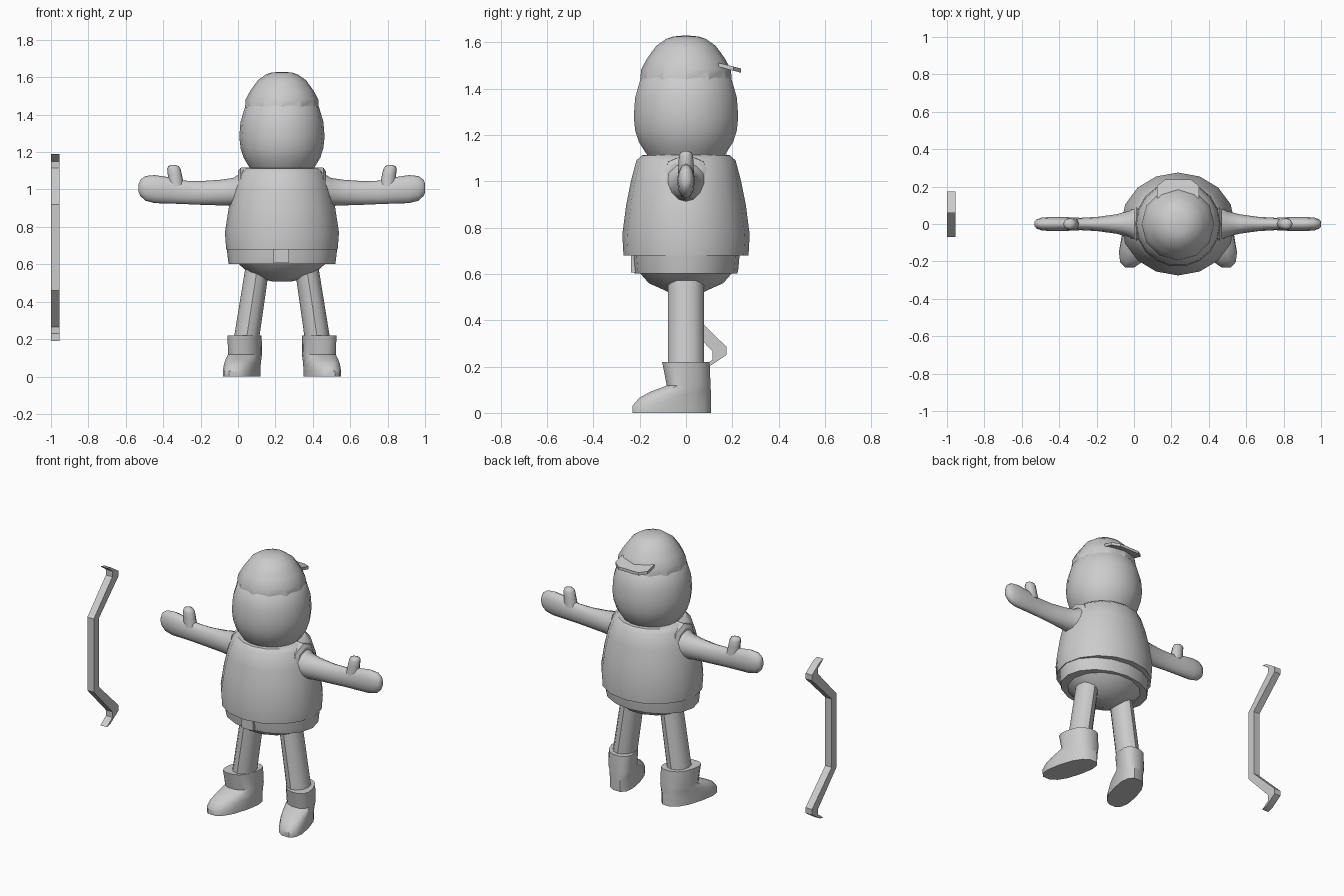
import bpy, bmesh, math
from mathutils import Vector

CX = 0.235  # body axis

grey = bpy.data.materials.new("plain_grey")
grey.diffuse_color = (0.6, 0.6, 0.6, 1)


def finish(name, bm, angle=35):
    bmesh.ops.recalc_face_normals(bm, faces=bm.faces[:])
    me = bpy.data.meshes.new(name)
    bm.to_mesh(me)
    bm.free()
    me.materials.append(grey)
    ob = bpy.data.objects.new(name, me)
    bpy.context.collection.objects.link(ob)
    bpy.ops.object.select_all(action='DESELECT')
    ob.select_set(True)
    bpy.context.view_layer.objects.active = ob
    bpy.ops.object.shade_smooth_by_angle(angle=math.radians(angle))
    return ob


def loft(name, rings, angle=35):
    """Skin a list of equal-length point rings and cap both ends."""
    bm = bmesh.new()
    vs = [[bm.verts.new(p) for p in r] for r in rings]
    n = len(vs[0])
    for a, b in zip(vs, vs[1:]):
        for i in range(n):
            j = (i + 1) % n
            bm.faces.new((a[i], a[j], b[j], b[i]))
    bm.faces.new(vs[0])
    bm.faces.new(vs[-1])
    return finish(name, bm, angle)


def oval(n, c, u, v, power=1.0):
    """Ring of n points around c with half axes u and v."""
    out = []
    for i in range(n):
        t = 2 * math.pi * i / n
        cs, sn = math.cos(t), math.sin(t)
        a = math.copysign(abs(cs) ** power, cs)
        b = math.copysign(abs(sn) ** power, sn)
        out.append(Vector(c) + Vector(u) * a + Vector(v) * b)
    return out


def lathe(name, profile, n=16, angle=35):
    """Profile rows: z, half width, half depth."""
    return loft(name, [oval(n, (CX, 0, z), (hx, 0, 0), (0, hy, 0))
                       for z, hx, hy in profile], angle)


def extrude(name, outline, offset):
    """Flat outline swept along an offset vector."""
    top = [Vector(p) + Vector(offset) for p in outline]
    return loft(name, [outline, top], 20)


# torso parts
lathe("vest", [(0.68, 0.298, 0.270), (0.77, 0.305, 0.275), (0.90, 0.285, 0.258),
               (1.00, 0.262, 0.238), (1.09, 0.228, 0.214), (1.112, 0.20, 0.19),
               (1.115, 0.16, 0.16)])
lathe("belt", [(0.602, 0.285, 0.222), (0.62, 0.288, 0.226), (0.69, 0.296, 0.232)])
lathe("hips", [(0.508, 0.05, 0.05), (0.525, 0.12, 0.085), (0.56, 0.185, 0.165),
               (0.605, 0.235, 0.205)], 14)
extrude("buckle", [(0.19, -0.237, 0.607), (0.272, -0.237, 0.607),
                   (0.272, -0.237, 0.68), (0.19, -0.237, 0.68)], (0, 0.04, 0))

# head and hat
lathe("head", [(1.10, 0.16, 0.16), (1.125, 0.178, 0.178), (1.17, 0.205, 0.207),
               (1.22, 0.221, 0.223), (1.28, 0.228, 0.229), (1.36, 0.222, 0.223),
               (1.44, 0.198, 0.20), (1.48, 0.16, 0.16)], 18, 50)
lathe("hat", [(1.44, 0.197, 0.197), (1.482, 0.194, 0.194), (1.53, 0.168, 0.168),
              (1.562, 0.145, 0.145), (1.585, 0.128, 0.128), (1.615, 0.085, 0.085),
              (1.625, 0.055, 0.055), (1.629, 0.01, 0.01)], 12, 28)
extrude("hat_brim", [(CX + x, y, 1.512 - (y - 0.14) * 0.26) for x, y in
                     ((-0.112, 0.14), (-0.112, 0.205), (-0.07, 0.237),
                      (0.07, 0.237), (0.112, 0.205), (0.112, 0.14))], (0, 0, -0.018))

# arms, hands, legs and boots, once per side
ARM = [(0.17, 0.91, 1.10, 0.10), (0.225, 0.91, 1.085, 0.092), (0.26, 0.912, 1.062, 0.07),
       (0.33, 0.915, 1.052, 0.052), (0.43, 0.918, 1.045, 0.038), (0.52, 0.922, 1.047, 0.033),
       (0.60, 0.925, 1.065, 0.037), (0.68, 0.927, 1.077, 0.038), (0.73, 0.94, 1.072, 0.034),
       (0.757, 0.965, 1.052, 0.024), (0.766, 0.985, 1.03, 0.012)]
BOOT = [(0.0, -0.235, 0.112, 0.085), (0.03, -0.235, 0.112, 0.085), (0.065, -0.205, 0.111, 0.085),
        (0.092, -0.155, 0.11, 0.085), (0.118, -0.085, 0.108, 0.085),
        (0.22, -0.105, 0.104, 0.085)]
for side, s in (("left", 1), ("right", -1)):
    loft(side + "_arm", [oval(12, (CX + s * d, 0, (lo + hi) / 2), (0, hy, 0), (0, 0, (hi - lo) / 2))
                         for d, lo, hi, hy in ARM], 60)
    # octagonal armhole rim of the vest
    loft(side + "_armhole", [oval(8, (CX + s * d, 0, 1.008), (0, r, 0), (0, 0, r))
                             for d, r in ((0.16, 0.112), (0.222, 0.108), (0.236, 0.088))])
    loft(side + "_thumb", [oval(8, (CX + s * d, 0, z), (r, 0, 0), (0, r * 0.85, 0))
                           for d, z, r in ((0.565, 1.02, 0.042), (0.572, 1.075, 0.038),
                                           (0.578, 1.11, 0.036), (0.58, 1.125, 0.028),
                                           (0.58, 1.131, 0.012))], 60)
    loft(side + "_leg", [oval(12, (CX + s * d, 0, z), (hx, 0, 0), (0, 0.078, 0))
                         for d, z, hx in ((0.193, 0.18, 0.068), (0.132, 0.58, 0.064))])
    rings = []
    for z, front, back, hw in BOOT:
        ring = oval(14, (0, (front + back) / 2, z), (hw, 0, 0), (0, (back - front) / 2, 0), 0.8)
        # toes splay outwards
        rings.append([(CX + s * (0.200 + p.x - 0.25 * p.y), p.y, p.z) for p in ring])
    loft(side + "_boot", rings, 40)

# recurved bow beside the figure
half = [(-0.07, 0.46), (0.115, 0.265), (0.115, 0.23), (0.06, 0.19),
        (0.10, 0.20), (0.175, 0.25), (0.175, 0.285), (-0.02, 0.475)]
path = half + [(y, 1.38 - z) for y, z in reversed(half)]
extrude("bow", [(-1.0, y, z) for y, z in path], (0.045, 0, 0))
